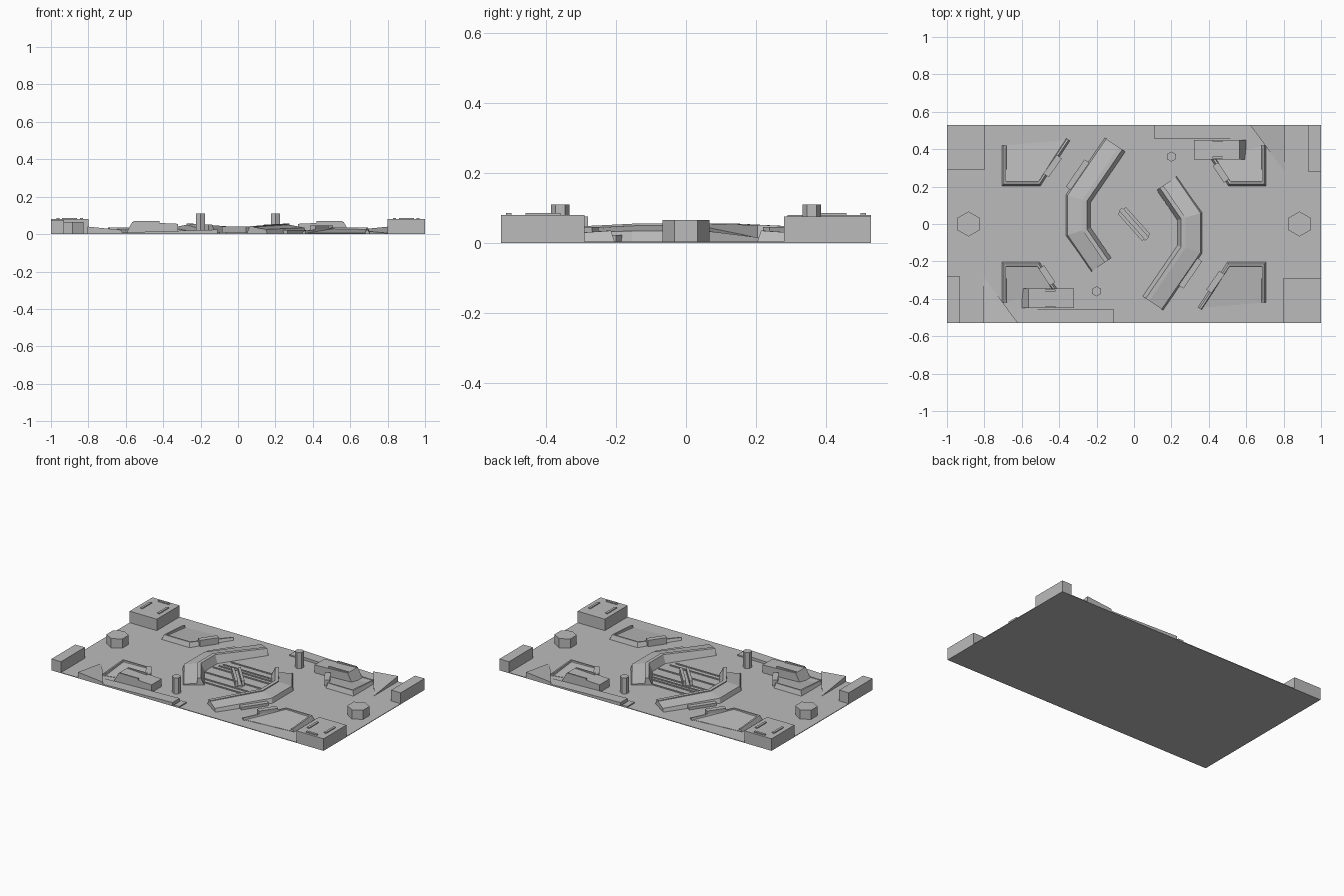
import bpy, bmesh, math
from mathutils import Vector

cube = bpy.data.objects.get("Cube")
if cube:
    bpy.data.objects.remove(cube)

stone = bpy.data.materials.new("light_grey")
stone.use_nodes = True
GREY = (0.5, 0.5, 0.5, 1)
stone.diffuse_color = GREY
stone.node_tree.nodes["Principled BSDF"].inputs["Base Color"].default_value = GREY


def make(name, verts, faces):
    """Create one flat-shaded part with outward normals."""
    mesh = bpy.data.meshes.new(name)
    mesh.from_pydata(verts, [], faces)
    bm = bmesh.new()
    bm.from_mesh(mesh)
    bmesh.ops.recalc_face_normals(bm, faces=bm.faces)
    bm.to_mesh(mesh)
    bm.free()
    mesh.materials.append(stone)
    obj = bpy.data.objects.new(name, mesh)
    bpy.context.collection.objects.link(obj)
    return obj


def pair(name, verts, faces):
    """Make a part and its half-turn copy on the other side of the board."""
    make(name + "_a", verts, faces)
    make(name + "_b", [(-x, -y, z) for x, y, z in verts], faces)


def prism(points, tops, base=0.0):
    """Upright prism; tops is one height or one height per point."""
    n = len(points)
    if not isinstance(tops, (list, tuple)):
        tops = [tops] * n
    verts = [(x, y, base) for x, y in points]
    verts += [(x, y, t) for (x, y), t in zip(points, tops)]
    faces = [tuple(range(n)), tuple(range(n, 2 * n))]
    faces += [(i, (i + 1) % n, n + (i + 1) % n, n + i) for i in range(n)]
    return verts, faces


def rect(x0, x1, y0, y1):
    return [(x0, y0), (x1, y0), (x1, y1), (x0, y1)]


def hexagon(x, y, r):
    return [(x + r * math.sin(i * math.pi / 3), y + r * math.cos(i * math.pi / 3))
            for i in range(6)]


def bar(a, b, w):
    """Footprint of a straight bar between two points."""
    a, b = Vector(a), Vector(b)
    d = (b - a).normalized()
    s = Vector((-d.y, d.x)) * w / 2
    return [tuple(p) for p in (a - s, b - s, b + s, a + s)]


def sweep(path, section, scales):
    """Mitred sweep; section holds (offset to the right of travel, height)."""
    pts = [Vector(p) for p in path]
    dirs = [(q - p).normalized() for p, q in zip(pts, pts[1:])]
    verts, faces, n = [], [], len(section)
    for i, p in enumerate(pts):
        d0, d1 = dirs[max(i - 1, 0)], dirs[min(i, len(dirs) - 1)]
        n0, n1 = Vector((d0.y, -d0.x)), Vector((d1.y, -d1.x))
        m = (n0 + n1).normalized()
        m /= m.dot(n0)
        for off, z in section:
            q = p + m * off
            verts.append((q.x, q.y, z * scales[i]))
    for i in range(len(pts) - 1):
        for j in range(n):
            k = (j + 1) % n
            faces.append((i * n + j, i * n + k, (i + 1) * n + k, (i + 1) * n + j))
    faces += [tuple(range(n)), tuple(range(len(verts) - n, len(verts)))]
    return verts, faces


# Ground slab
make("ground", *prism(rect(-1, 1, -0.53, 0.53), 0.004))

# Corner blocks with thin raised strips
pair("wide_corner_block", *prism(rect(-1, -0.8, 0.29, 0.53), 0.08))
for i, (x0, x1, y0, y1) in enumerate([(-0.97, -0.955, 0.36, 0.46),
                                      (-0.94, -0.86, 0.5, 0.515),
                                      (-0.845, -0.83, 0.36, 0.46)]):
    pair(f"block_strip_{i}", *prism(rect(x0, x1, y0, y1), 0.086, 0.08))
pair("narrow_corner_block", *prism(rect(-1, -0.93, -0.53, -0.28), 0.076))

# Sloped bank beside the narrow block
pair("corner_bank", *prism([(-0.805, -0.53), (-0.62, -0.53), (-0.805, -0.28)],
                           [0.04, 0.022, 0.005]))

# Hexagonal platforms and pillars
pair("hex_platform", *prism(hexagon(-0.885, 0, 0.067), 0.065))
pair("hex_pillar", *prism(hexagon(-0.2, -0.36, 0.027), 0.11))

# Edge strip and gate sill
pair("edge_strip", *prism(rect(-0.72, -0.11, -0.53, -0.455),
                          [0.006, 0.024, 0.024, 0.006]))
pair("gate_sill", *prism(rect(-0.1, -0.06, -0.53, -0.455), 0.012))

# Long bunker with slanted end and side rails
bunker = [(-0.6, 0), (-0.565, 0.066), (-0.32, 0.055), (-0.32, 0)]
pair("bunker", [(x, y, z) for y in (-0.45, -0.345) for x, z in bunker],
     [(0, 1, 2, 3), (4, 5, 6, 7)] +
     [(i, (i + 1) % 4, 4 + (i + 1) % 4, 4 + i) for i in range(4)])
for i, y in enumerate((-0.445, -0.355)):
    pair(f"bunker_rail_{i}", *prism(rect(-0.56, -0.42, y - 0.005, y + 0.005), 0.07))

# Angled trench walls: steep outer face, gentle bank behind
trench = [(-0.012, 0.0), (0.0, 0.035), (0.01, 0.035), (0.016, 0.0)]


def trench_wall(name, path, flip, block):
    sec = [(-o, z) for o, z in trench] if flip else trench
    pair(name + "_wall", *sweep(path, sec, [0.6, 1, 1, 0.5]))
    pair(name + "_bank", *prism(path, [0.006, 0.026, 0.03, 0.006]))
    pair(name + "_block", *prism(bar(*block, 0.034), 0.046))


trench_wall("long_trench", [(-0.695, 0.42), (-0.695, 0.215), (-0.505, 0.215), (-0.35, 0.45)],
            True, ((-0.47, 0.26), (-0.4, 0.36)))
trench_wall("short_trench", [(-0.695, -0.42), (-0.695, -0.215), (-0.51, -0.215), (-0.42, -0.35)],
            False, ((-0.495, -0.23), (-0.435, -0.32)))

# Arena ring: inner wall with a crest, then a falling shelf
ring = [(-0.12, -0.18), (-0.23, -0.02), (-0.23, 0.115), (-0.045, 0.385)]
pair("arena_wall", *sweep(ring, [(0, 0), (-0.022, 0.056), (-0.045, 0.056), (-0.045, 0)],
                          [0.9, 1, 1, 0.75]))
pair("arena_shelf", *sweep(ring, [(-0.044, 0), (-0.044, 0.05), (-0.125, 0.034), (-0.135, 0)],
                           [0.3, 1, 1, 0.75]))
pair("arena_step", *prism(bar((-0.35, 0.19), (-0.25, 0.335), 0.035), 0.022))

# Arena floor ridges
for i, y in enumerate((0.175, 0.12, 0.09, 0.055, -0.03, -0.11, -0.15)):
    half = 0.22 - 0.4 * max(0, abs(y) - 0.05)
    make(f"floor_ridge_{i}", *prism(rect(-half, half, y - 0.005, y + 0.005), 0.009))

# Central barrier made of two leaning bars
pair("centre_bar", *prism(bar((-0.08, 0.06), (0.05, -0.085), 0.018), 0.04))
make("centre_plinth", *prism(bar((-0.07, 0.08), (0.07, -0.08), 0.03), 0.015))
